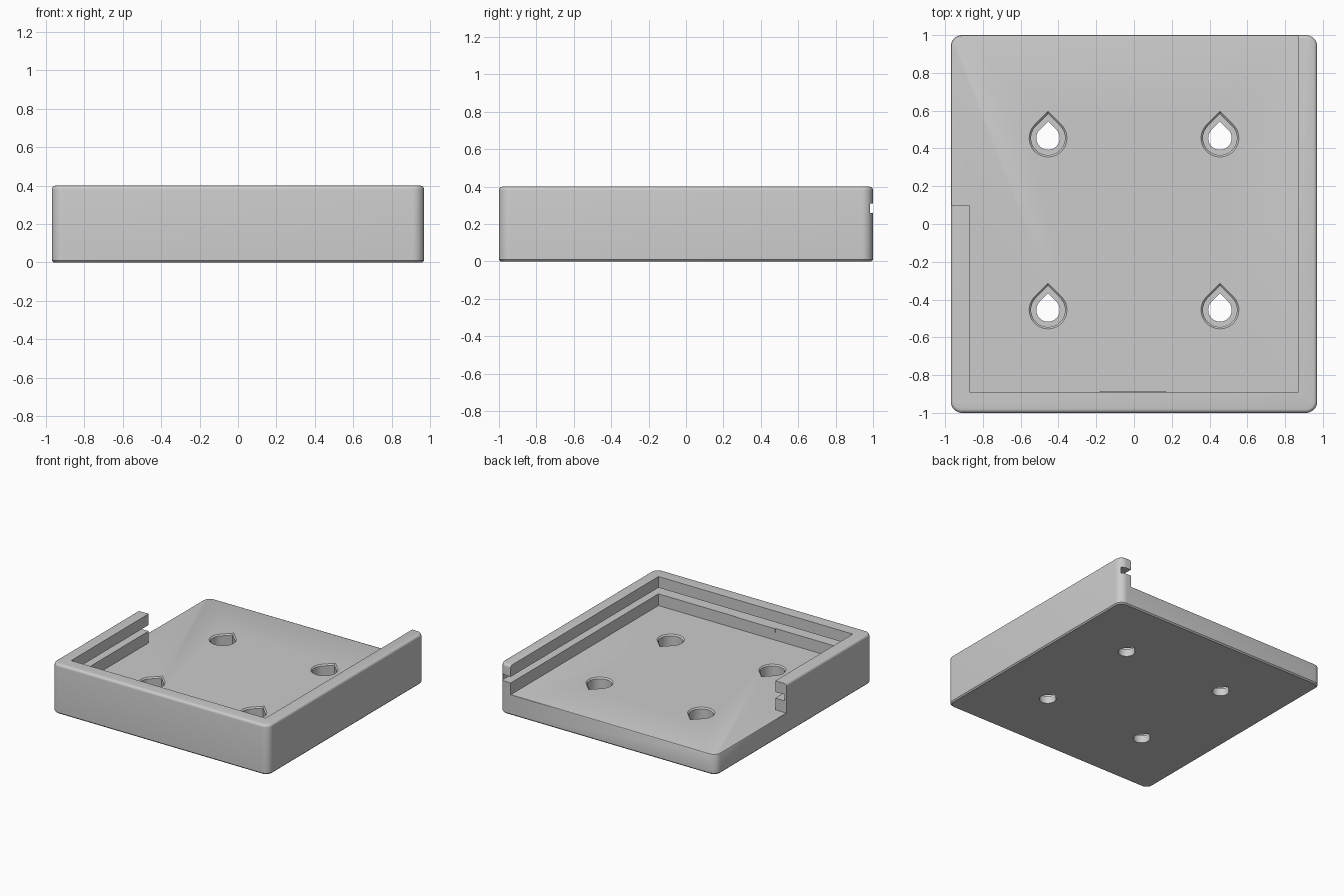
import bpy, bmesh
from math import sin, cos, pi, radians, sqrt

if "Cube" in bpy.data.objects:
    bpy.data.objects.remove(bpy.data.objects["Cube"], do_unlink=True)

HALF_X, HALF_Y, HEIGHT = 0.97, 1.0, 0.40
FLOOR, WALL_X, WALL_Y, STUB_END = 0.165, 0.87, -0.89, 0.10

grey = bpy.data.materials.new("light_grey")
grey.use_nodes = True
colour = (0.6, 0.6, 0.6, 1)
grey.diffuse_color = colour
grey.node_tree.nodes["Principled BSDF"].inputs["Base Color"].default_value = colour


def loft(name, sections):
    """Solid skinned through (outline, z) sections of equal point count."""
    bm = bmesh.new()
    rings = [[bm.verts.new((x, y, z)) for x, y in pts] for pts, z in sections]
    n = len(rings[0])
    for low, high in zip(rings, rings[1:]):
        for i in range(n):
            j = (i + 1) % n
            bm.faces.new((low[i], low[j], high[j], high[i]))
    bm.faces.new(rings[0][::-1])
    bm.faces.new(rings[-1])
    bmesh.ops.recalc_face_normals(bm, faces=bm.faces)
    mesh = bpy.data.meshes.new(name)
    bm.to_mesh(mesh)
    bm.free()
    mesh.materials.append(grey)
    obj = bpy.data.objects.new(name, mesh)
    bpy.context.collection.objects.link(obj)
    return obj


def rounded_rect(inset, radius=0.06, steps=8):
    r = radius - inset
    cx, cy = HALF_X - radius, HALF_Y - radius
    pts = []
    for k, (sx, sy) in enumerate(((1, 1), (-1, 1), (-1, -1), (1, -1))):
        for i in range(steps + 1):
            a = (k + i / steps) * pi / 2
            pts.append((sx * cx + r * cos(a), sy * cy + r * sin(a)))
    return pts


def teardrop(cx, cy, r, steps=36):
    """Circle with a right-angled point towards the back."""
    pts = [(cx, cy + r * sqrt(2))]
    for i in range(steps + 1):
        a = radians(135 + 270 * i / steps)
        pts.append((cx + r * cos(a), cy + r * sin(a)))
    return pts


def rect(x0, x1, y0, y1):
    return [(x0, y0), (x1, y0), (x1, y1), (x0, y1)]


def cut(target, cutter):
    mod = target.modifiers.new("cut", 'BOOLEAN')
    mod.operation = 'DIFFERENCE'
    mod.solver = 'EXACT'
    mod.object = cutter
    bpy.context.view_layer.update()
    graph = bpy.context.evaluated_depsgraph_get()
    mesh = bpy.data.meshes.new_from_object(target.evaluated_get(graph))
    target.modifiers.clear()
    target.data = mesh
    bpy.data.objects.remove(cutter, do_unlink=True)


# Outer block: small chamfer below, rounded rim above
rim = 0.02
sections = [(rounded_rect(0.01), 0), (rounded_rect(0), 0.01)]
for i in range(5):
    a = i / 4 * pi / 2
    sections.append((rounded_rect(rim * (1 - cos(a))), HEIGHT - rim + rim * sin(a)))
tray = loft("tray", sections)

# Hollow out the inside, open at the back and beside the short wall
inside = [(-WALL_X, WALL_Y), (WALL_X, WALL_Y), (WALL_X, 1.2),
          (-1.2, 1.2), (-1.2, STUB_END), (-WALL_X, STUB_END)]
cut(tray, loft("inside_cutter", [(inside, FLOOR), (inside, 0.6)]))

# Soften the exposed edges of the floor
bm = bmesh.new()
bm.from_mesh(tray.data)
open_edges = [e for e in bm.edges
              if all(abs(v.co.z - FLOOR) < 1e-4 and
                     (v.co.y > 0.93 or v.co.x < -HALF_X + 0.001) for v in e.verts)
              and len(e.link_faces) == 2 and e.calc_length() > 1e-4
              and not all(abs(v.co.x - WALL_X) < 1e-4 for v in e.verts)]
bmesh.ops.bevel(bm, geom=open_edges, offset=0.01, segments=2, profile=0.5,
                affect='EDGES')
bm.to_mesh(tray.data)
bm.free()

# Sliding groove around the three walls, running out at the back
slot = rect(-0.95, 0.95, -0.98, 1.2)
cut(tray, loft("groove_cutter", [(slot, 0.26), (slot, 0.31)]))

# Four teardrop screw holes with chamfered counterbores
for x in (-0.455, 0.455):
    for y in (-0.455, 0.455):
        cut(tray, loft("counterbore_cutter", [
            (teardrop(x, y, 0.09), 0.06), (teardrop(x, y, 0.09), FLOOR - 0.01),
            (teardrop(x, y, 0.10), FLOOR), (teardrop(x, y, 0.10), FLOOR + 0.03)]))
        cut(tray, loft("screw_hole_cutter", [
            (teardrop(x, y, 0.062), -0.1), (teardrop(x, y, 0.062), 0.12)]))

# Thin retaining ridge on the inside of the front wall
ridge = rect(-0.18, 0.17, WALL_Y - 0.01, WALL_Y + 0.006)
loft("retaining_ridge", [(ridge, 0.23), (ridge, 0.26)])

# Smooth the rounded edges and holes, keep the rest crisp
bpy.ops.object.select_all(action='DESELECT')
tray.select_set(True)
bpy.context.view_layer.objects.active = tray
bpy.ops.object.shade_smooth_by_angle(angle=radians(30))
